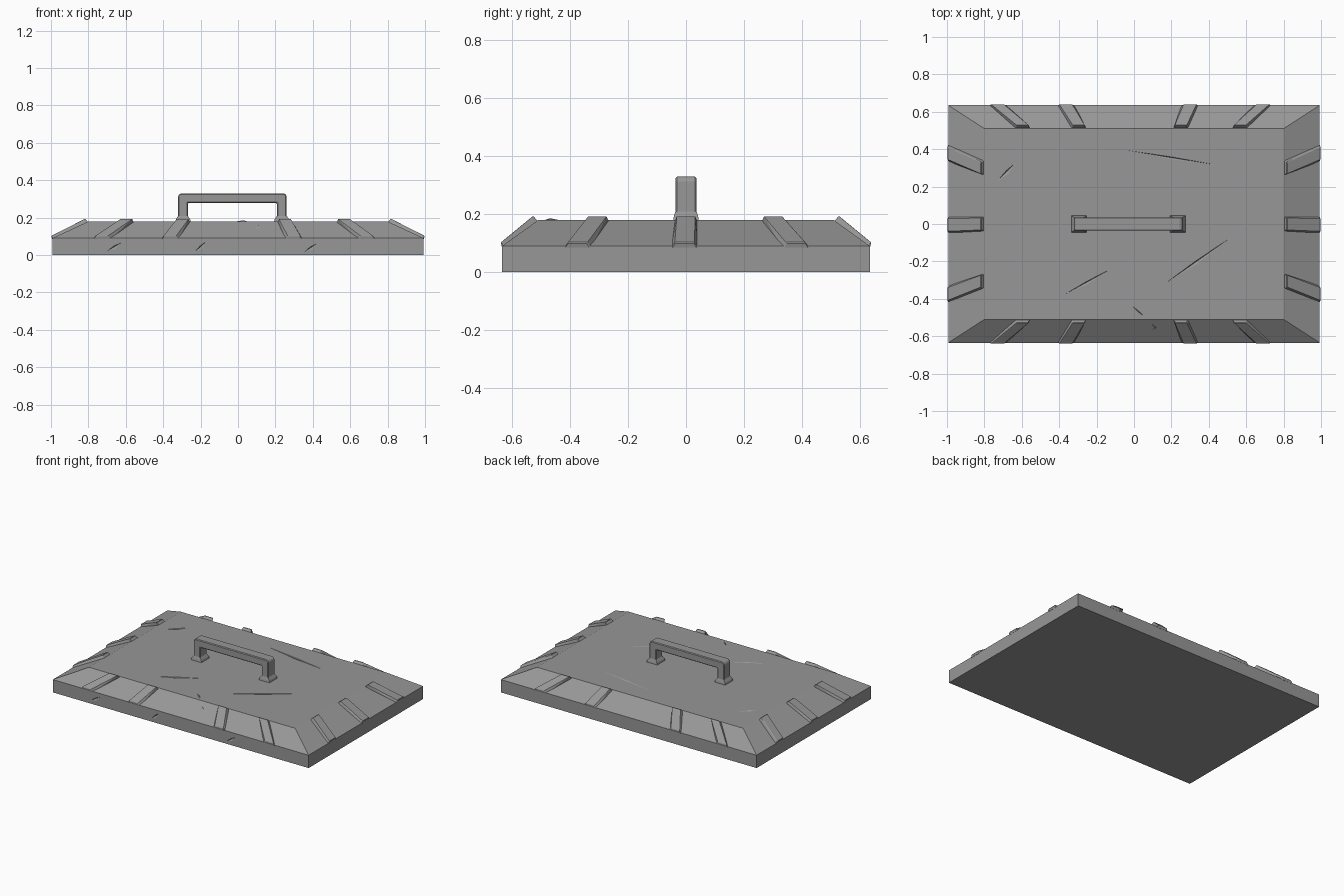
import bpy, bmesh
from mathutils import Vector

cube = bpy.data.objects.get("Cube")
if cube:
    bpy.data.objects.remove(cube, do_unlink=True)

mat = bpy.data.materials.new("worn_grey_stone")
mat.use_nodes = True
GREY = (0.31, 0.31, 0.31, 1)
mat.diffuse_color = GREY
mat.node_tree.nodes["Principled BSDF"].inputs["Base Color"].default_value = GREY

OUT_X, OUT_Y = 0.993, 0.635      # outer rim
IN_X, IN_Y = 0.80, 0.51          # raised top panel
RIM_Z, TOP_Z = 0.09, 0.18


def make(name, bm):
    bmesh.ops.recalc_face_normals(bm, faces=bm.faces[:])
    mesh = bpy.data.meshes.new(name)
    bm.to_mesh(mesh)
    bm.free()
    mesh.materials.append(mat)
    obj = bpy.data.objects.new(name, mesh)
    bpy.context.collection.objects.link(obj)
    return obj


def hull(name, points):
    bm = bmesh.new()
    for p in points:
        bm.verts.new(p)
    bmesh.ops.convex_hull(bm, input=bm.verts[:])
    bmesh.ops.dissolve_limit(bm, angle_limit=0.01, verts=bm.verts[:], edges=bm.edges[:])
    return make(name, bm)


def rect(hx, hy, z, cx=0, cy=0):
    return [(cx + sx * hx, cy + sy * hy, z) for sx in (-1, 1) for sy in (-1, 1)]


def bevel(obj, width):
    mod = obj.modifiers.new("worn_edges", "BEVEL")
    mod.width, mod.segments = width, 1


# Lid slab with sloped borders
lid = hull("lid", rect(OUT_X, OUT_Y, 0) + rect(OUT_X, OUT_Y, RIM_Z) + rect(IN_X, IN_Y, TOP_Z))


# Scratches: shallow slivers carved out of the slab
def sliver(bm, a, b, normal, width, depth):
    a, b, n = Vector(a), Vector(b), Vector(normal).normalized()
    mid, side = (a + b) / 2, (b - a).cross(n).normalized() * width
    pts = [a + n * .004, b + n * .004, mid + side + n * .004,
           mid - side * .4 + n * .004, mid - n * depth]
    v = [bm.verts.new(p) for p in pts]
    bmesh.ops.convex_hull(bm, input=v)


UP, FRONT = (0, 0, 1), (0, -1, 0)
scratches = [
    ((-0.2, 0.42, TOP_Z), (0.6, 0.29, TOP_Z), UP, 0.015),
    ((-0.45, -0.42, TOP_Z), (-0.05, -0.2, TOP_Z), UP, 0.018),
    ((0.05, -0.4, TOP_Z), (0.62, 0.0, TOP_Z), UP, 0.02),
    ((-0.76, 0.2, TOP_Z), (-0.6, 0.36, TOP_Z), UP, 0.025),
    ((-0.25, -OUT_Y, 0.0), (-0.15, -OUT_Y, RIM_Z), FRONT, 0.02),
    ((0.33, -OUT_Y, 0.0), (0.45, -OUT_Y, 0.08), FRONT, 0.02),
    ((-0.72, -OUT_Y, 0.01), (-0.6, -OUT_Y, 0.08), FRONT, 0.02),
]
for a, b, n, width in scratches:
    bm = bmesh.new()
    sliver(bm, a, b, n, width, 0.006)
    cutter = make("scratch_cutter", bm)
    mod = lid.modifiers.new("scratch", "BOOLEAN")
    mod.operation, mod.solver, mod.object = "DIFFERENCE", "EXACT", cutter
    bpy.context.view_layer.update()
    carved = bpy.data.meshes.new_from_object(
        lid.evaluated_get(bpy.context.evaluated_depsgraph_get()))
    lid.modifiers.clear()
    lid.data = carved
    bpy.data.objects.remove(cutter, do_unlink=True)


# Raised ribs lying on the sloped borders
def rib(name, place, inner, outer, t_in, t_out, half=0.042):
    pts = []
    for u, z, t, w in ((inner - .005, TOP_Z - .012, t_in, half),
                       (inner + .018, TOP_Z + .014, t_in, half * .75),
                       (outer, RIM_Z - .008, t_out, half * 1.1),
                       (outer + .005, RIM_Z + .012, t_out, half * .8)):
        pts += [place(u, t - w, z), place(u, t + w, z)]
    bevel(hull(name, pts), 0.003)


for side, s in (("front", -1), ("back", 1)):
    for i, (t_in, t_out) in enumerate(((-.595, -.73), (-.295, -.365), (.25, .30), (.565, .69))):
        rib(f"{side}_rib_{i + 1}", lambda u, t, z: (t, s * u, z), IN_Y, OUT_Y, t_in, t_out)
for side, s in (("right", -1), ("left", 1)):
    for i, (t_in, t_out) in enumerate(((-.305, -.375), (0, -.005), (.30, .38))):
        rib(f"{side}_rib_{i + 1}", lambda u, t, z: (s * u, t, z), IN_X, OUT_X, t_in, t_out)

# Chip of loose stone near the front edge
hull("stone_chip", [(-0.02, -.43, TOP_Z - .002), (0.02, -.47, TOP_Z - .002), (0.13, -.56, 0.14),
                    (0.09, -.58, 0.125), (0.03, -.47, TOP_Z + .006), (0.11, -.55, 0.158)])

# Handle: an arch profile extruded across y
H_L, H_R, H_TOP, BAR, HALF = -0.32, 0.26, 0.33, 0.052, 0.036
arch = [(H_L, TOP_Z - .01), (H_L, H_TOP - .012), (H_L + .012, H_TOP),
        (H_R - .012, H_TOP), (H_R, H_TOP - .012), (H_R, TOP_Z - .01),
        (H_R - BAR, TOP_Z - .01), (H_R - BAR, H_TOP - BAR),
        (H_L + BAR, H_TOP - BAR), (H_L + BAR, TOP_Z - .01)]
bm = bmesh.new()
face = bm.faces.new([bm.verts.new((x, -HALF, z)) for x, z in arch])
ext = bmesh.ops.extrude_face_region(bm, geom=[face])
bmesh.ops.translate(bm, vec=(0, 2 * HALF, 0),
                    verts=[g for g in ext["geom"] if isinstance(g, bmesh.types.BMVert)])
bevel(make("handle", bm), 0.005)

# Flared feet of the handle
for name, x in (("right_handle_foot", H_L + BAR / 2), ("left_handle_foot", H_R - BAR / 2)):
    hull(name, rect(.042, .045, TOP_Z - .005, x) + rect(.038, .042, TOP_Z + .012, x)
         + rect(BAR / 2, HALF, TOP_Z + .03, x))
